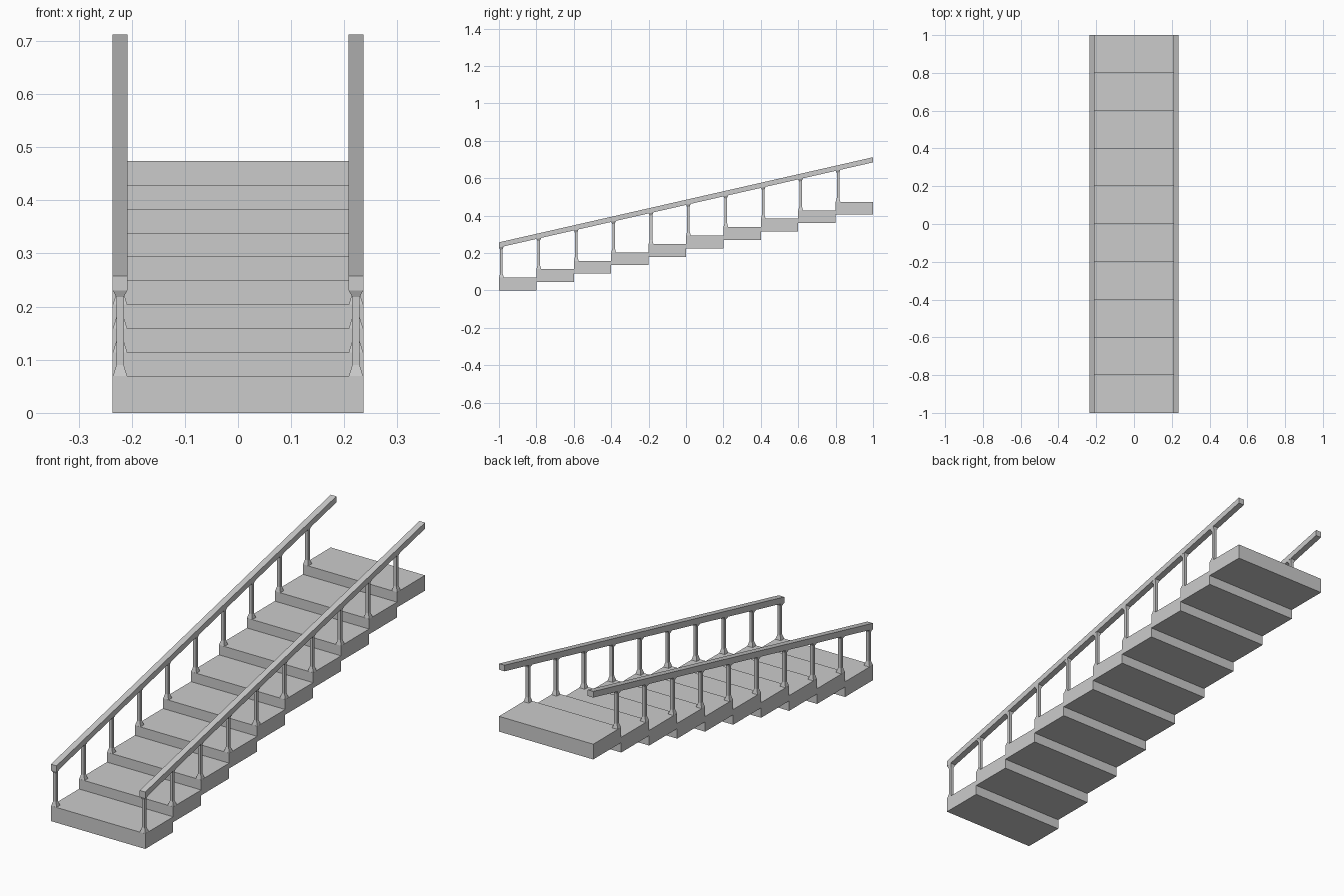
import bpy, bmesh

if "Cube" in bpy.data.objects:
    bpy.data.objects.remove(bpy.data.objects["Cube"])

STEPS, RUN, RISE, THICK = 10, 0.2, 0.045, 0.069
HALF_W, RAIL_X, RAIL_H = 0.236, 0.222, 0.0275


def rail_z(y):
    # underside of the sloping handrail
    return 0.23 + 0.2275 * (y + 1)


def loft(name, rings, mirror=False):
    # skin a stack of four-point rings and cap both ends
    bm = bmesh.new()
    loops = [[bm.verts.new(p) for p in r] for r in rings]
    for a, b in zip(loops, loops[1:]):
        for k in range(4):
            n = (k + 1) % 4
            bm.faces.new((a[k], a[n], b[n], b[k]))
    bm.faces.new(loops[0][::-1])
    bm.faces.new(loops[-1])
    bmesh.ops.recalc_face_normals(bm, faces=bm.faces)
    mesh = bpy.data.meshes.new(name)
    bm.to_mesh(mesh)
    bm.free()
    ob = bpy.data.objects.new(name, mesh)
    bpy.context.collection.objects.link(ob)
    if mirror:
        ob.modifiers.new("Mirror", 'MIRROR').use_axis[0] = True
    return ob


def rect(cx, cy, hx, hy, z):
    # rectangular ring; z is a height or a function of y
    pts = [(cx - hx, cy - hy), (cx + hx, cy - hy), (cx + hx, cy + hy), (cx - hx, cy + hy)]
    return [(x, y, z(y) if callable(z) else z) for x, y in pts]


for i in range(STEPS):
    y0, z0 = -1 + i * RUN, i * RISE
    top = z0 + THICK

    # solid tread
    loft(f"step_{i + 1}", [rect(0, y0 + RUN / 2, HALF_W, RUN / 2, z) for z in (z0, top)])

    # square baluster flared at foot and head, on both sides
    yc = y0 + 0.013
    loft(f"baluster_pair_{i + 1}", [
        rect(RAIL_X, yc, 0.0135, 0.0125, top),
        rect(RAIL_X, yc, 0.007, 0.007, top + 0.021),
        rect(RAIL_X, yc, 0.007, 0.007, lambda y: rail_z(y) - 0.013),
        rect(RAIL_X, yc, 0.0135, 0.0125, rail_z),
    ], mirror=True)

# sloping handrails with upright ends
loft("handrail_pair", [
    rect(RAIL_X, 0, 0.014, 1, rail_z),
    rect(RAIL_X, 0, 0.014, 1, lambda y: rail_z(y) + RAIL_H),
], mirror=True)
